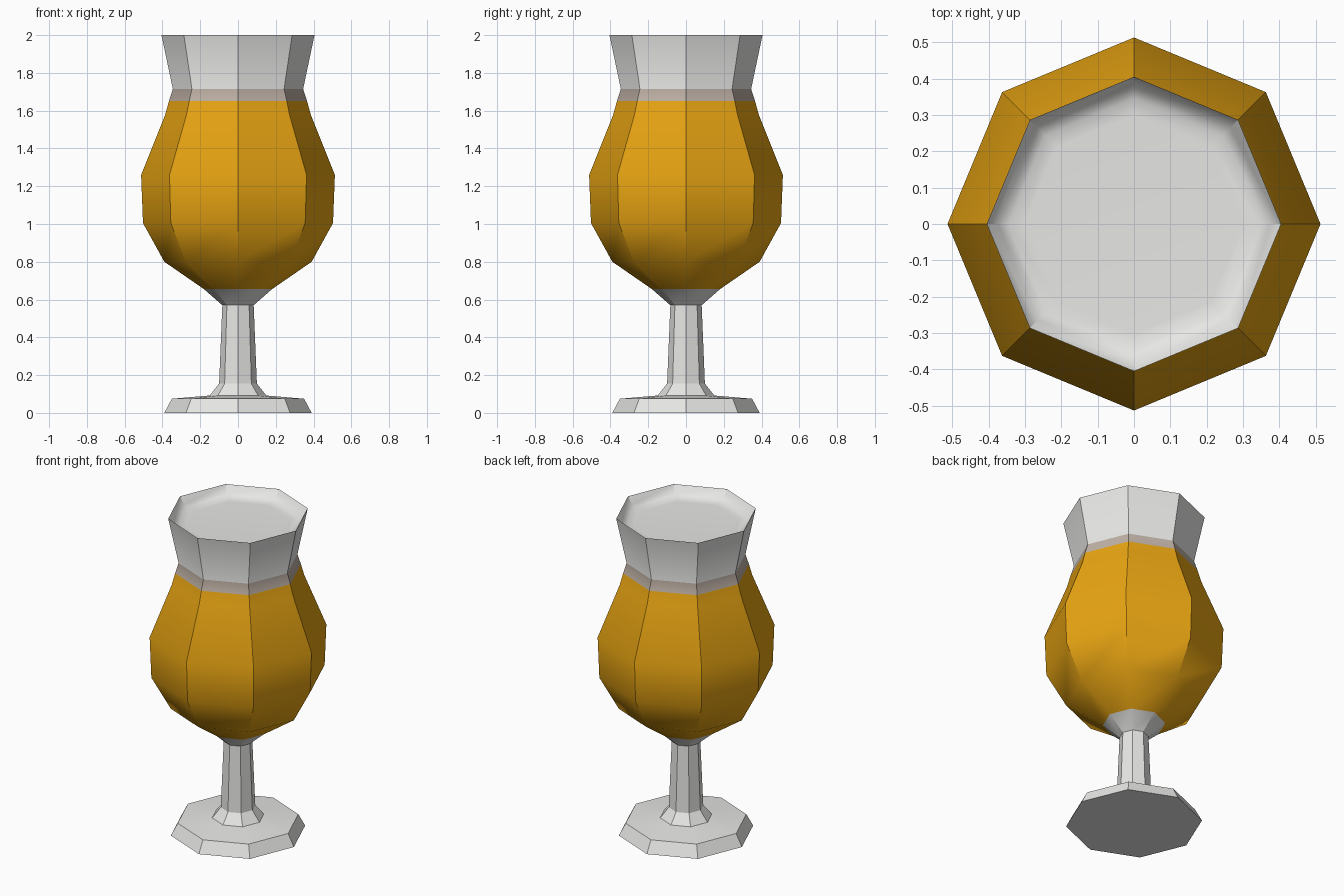
import bpy, bmesh, math

if "Cube" in bpy.data.objects:
    bpy.data.objects.remove(bpy.data.objects["Cube"])

SIDES = 8


def material(name, rgb):
    m = bpy.data.materials.new(name)
    m.diffuse_color = (*rgb, 1)
    m.use_nodes = True
    m.node_tree.nodes["Principled BSDF"].inputs["Base Color"].default_value = m.diffuse_color
    return m


glass = material("clear_grey", (0.8, 0.8, 0.79))
amber = material("amber", (0.80, 0.37, 0.006))
tint = material("tan_grey", (0.52, 0.44, 0.38))


def lathe(name, profile, mats, rule=None, cap_bottom=False, cap_top=False):
    """Revolve (radius, z) points into an eight-sided shell."""
    bm = bmesh.new()
    rings = []
    for r, z in profile:
        rings.append([bm.verts.new((r * math.cos(2 * math.pi * i / SIDES),
                                    r * math.sin(2 * math.pi * i / SIDES), z))
                      for i in range(SIDES)])
    for a, b in zip(rings, rings[1:]):
        for i in range(SIDES):
            j = (i + 1) % SIDES
            bm.faces.new((a[i], a[j], b[j], b[i]))
    if cap_bottom:
        bm.faces.new(rings[0][::-1])
    if cap_top:
        bm.faces.new(rings[-1])
    if rule:
        for f in bm.faces:
            f.material_index = rule(f.calc_center_median().z)
    me = bpy.data.meshes.new(name)
    bm.to_mesh(me)
    bm.free()
    for m in mats:
        me.materials.append(m)
    ob = bpy.data.objects.new(name, me)
    bpy.context.collection.objects.link(ob)
    bpy.ops.object.select_all(action='DESELECT')
    ob.select_set(True)
    bpy.context.view_layer.objects.active = ob
    bpy.ops.object.shade_smooth_by_angle(angle=math.radians(30))
    return ob


# Goblet: foot, stem, bowl filled with amber drink, flared neck
goblet = [(0.39, 0), (0.35, 0.075), (0.15, 0.092), (0.10, 0.155),
          (0.083, 0.57), (0.18, 0.655), (0.39, 0.80), (0.503, 1.005),
          (0.513, 1.26), (0.385, 1.58), (0.365, 1.652), (0.345, 1.715),
          (0.405, 2.0)]


def liquid_colour(z):
    if 0.655 < z < 1.652:
        return 1
    return 2 if 1.652 < z < 1.715 else 0


lathe("goblet", goblet, [glass, amber, tint], liquid_colour, cap_bottom=True)

# Foam: shallow dish just below the rim
lathe("foam_top", [(0.405, 2.0), (0.375, 1.955), (0.345, 1.94), (0.30, 1.938)],
      [glass], cap_top=True)
